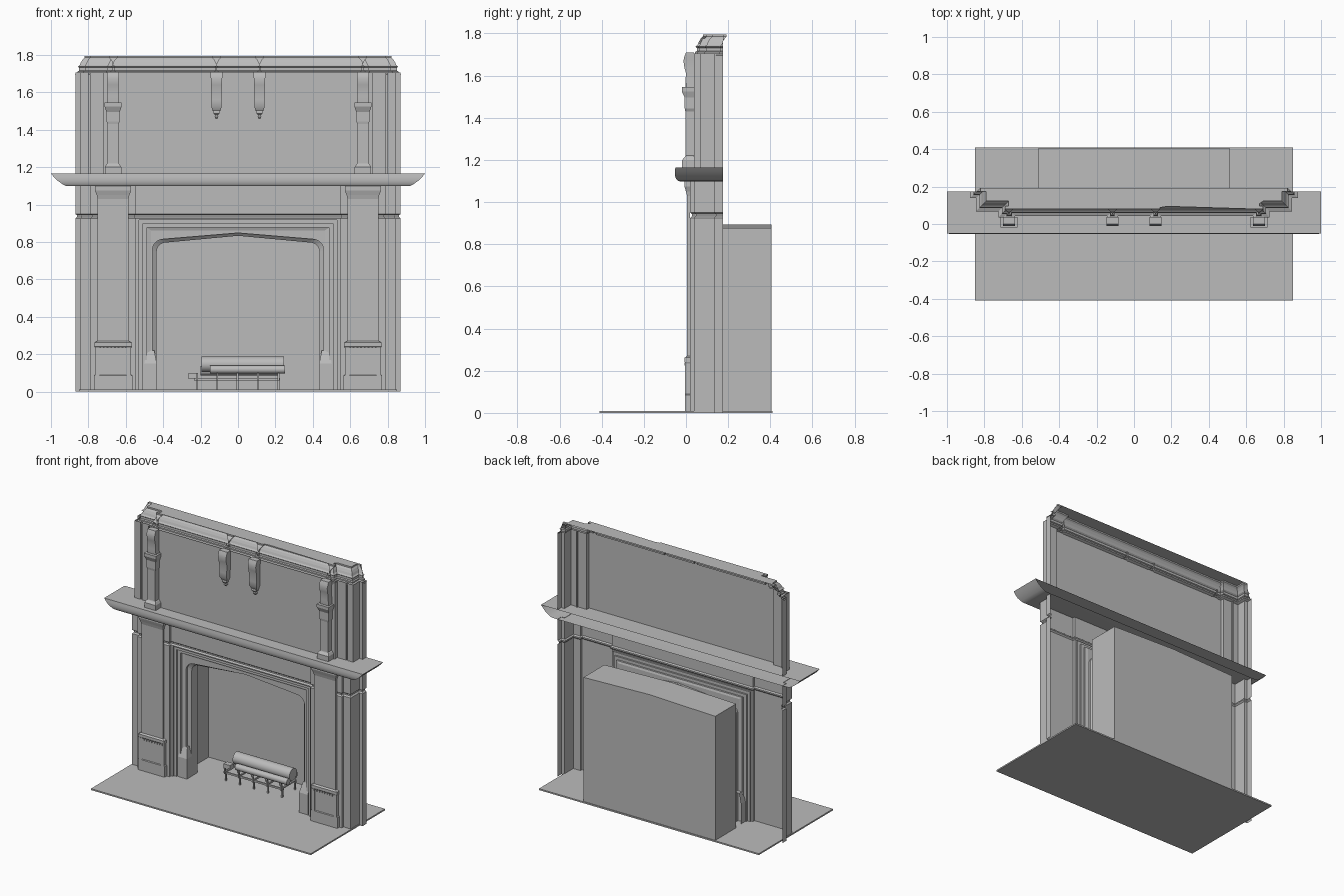
import bpy, bmesh, math
from mathutils import Matrix, Vector

cube = bpy.data.objects.get("Cube")
if cube:
    bpy.data.objects.remove(cube)

GREY = (0.5, 0.5, 0.5, 1)
mat = bpy.data.materials.new("grey_stone")
mat.use_nodes = True
mat.diffuse_color = GREY
mat.node_tree.nodes["Principled BSDF"].inputs["Base Color"].default_value = GREY


def finish(name, bm, smooth=False):
    mesh = bpy.data.meshes.new(name)
    bm.to_mesh(mesh)
    bm.free()
    mesh.materials.append(mat)
    ob = bpy.data.objects.new(name, mesh)
    bpy.context.collection.objects.link(ob)
    if smooth:
        bpy.ops.object.select_all(action='DESELECT')
        ob.select_set(True)
        bpy.context.view_layer.objects.active = ob
        bpy.ops.object.shade_smooth_by_angle(angle=math.radians(35))
    return ob


def loft(name, rings, cap_first=False, cap_last=False, smooth=False):
    """Skin a series of open outlines; the shell faces the front."""
    bm = bmesh.new()
    rows = [[bm.verts.new(p) for p in ring] for ring in rings]
    for a, b in zip(rows, rows[1:]):
        for i in range(len(a) - 1):
            bm.faces.new((a[i], a[i + 1], b[i + 1], b[i]))
    if cap_first:
        bm.faces.new(rows[0][::-1])
    if cap_last:
        bm.faces.new(rows[-1])
    bm.normal_update()
    if sum(f.normal.y * f.calc_area() for f in bm.faces) > 0:
        bmesh.ops.reverse_faces(bm, faces=bm.faces[:])
    return finish(name, bm, smooth)


def box(name, x0, x1, y0, y1, z0, z1):
    bm = bmesh.new()
    size = Vector((x1 - x0, y1 - y0, z1 - z0))
    mid = Vector((x0 + x1, y0 + y1, z0 + z1)) / 2
    bmesh.ops.create_cube(bm, size=1, matrix=Matrix.Translation(mid) @ Matrix.Diagonal(size).to_4x4())
    return finish(name, bm)


def log(name, x0, x1, y, z, r):
    bm = bmesh.new()
    turn = Matrix.Translation(((x0 + x1) / 2, y, z)) @ Matrix.Rotation(math.pi / 2, 4, 'Y')
    bmesh.ops.create_cone(bm, cap_ends=True, segments=24, radius1=r, radius2=r, depth=x1 - x0, matrix=turn)
    return finish(name, bm, True)


def mirrored(half):
    return half + [(-x, y) for x, y in reversed(half)]


def offset(plan, d):
    """Push a right-angled plan outline outward by d with mitred corners."""
    normals = []
    for a, b in zip(plan, plan[1:]):
        t = (Vector(b) - Vector(a)).normalized()
        normals.append(Vector((-t.y, t.x)))
    out = []
    for i, p in enumerate(plan):
        near = normals[max(i - 1, 0):i + 1]
        shift = near[0] if len(near) == 1 or near[0].dot(near[1]) > 0.9 else near[0] + near[1]
        out.append(Vector(p) + shift * d)
    return out


def sweep(name, plan, profile, **kw):
    plan = [tuple(p) for p in plan]
    return loft(name, [[(p.x, p.y, z) for p in offset(plan, -d)] for d, z in profile], **kw)


def tower(name, cx, back, levels, smooth=False):
    """Open-backed shaft from (half width, front y, height) levels."""
    rings = [[(cx + w, back, z), (cx + w, y, z), (cx - w, y, z), (cx - w, back, z)] for w, y, z in levels]
    return loft(name, rings, True, True, smooth)


def arch(w, side, peak, y, r=0.001):
    """Pointed flat arch outline with rounded shoulders."""
    pts = [(w, 0)]
    for k in range(7):
        a = k / 6 * math.pi / 2
        pts.append((w - r + r * math.cos(a), side - r + r * math.sin(a)))
    return [(x, y, z) for x, z in pts + [(0, peak)] + [(-x, z) for x, z in reversed(pts)]]


# Hearth
box("hearth", -0.85, 0.85, -0.41, 0.41, 0, 0.01)

# Lower walls and frieze
side_plan = [(0.87, 0.175), (0.87, 0.133), (0.845, 0.133), (0.845, 0.038), (0.79, 0.038),
             (0.79, 0.02), (0.545, 0.02), (0.545, 0.038)]
for s, side in ((1, "left"), (-1, "right")):
    plan = side_plan if s > 0 else [(-x, y) for x, y in reversed(side_plan)]
    sweep(side + "_lower_wall", plan, [(0, 0), (0, 0.925)])
sweep("frieze", mirrored(side_plan), [(0, 0.925), (0.009, 0.934), (0.009, 0.943), (0, 0.95), (0, 1.1)])

# Stepped surround, arch and firebox in one continuous shell
loft("surround_and_firebox", [
    arch(0.545, 0.925, 0.925, 0.038), arch(0.53, 0.918, 0.918, 0.038),
    arch(0.53, 0.918, 0.918, 0.05), arch(0.51, 0.897, 0.897, 0.05),
    arch(0.51, 0.897, 0.897, 0.062), arch(0.487, 0.876, 0.876, 0.062),
    arch(0.487, 0.876, 0.876, 0.075), arch(0.465, 0.862, 0.862, 0.08),
    arch(0.458, 0.815, 0.848, 0.08, 0.06), arch(0.458, 0.815, 0.848, 0.095, 0.06),
    arch(0.435, 0.797, 0.833, 0.11, 0.05), arch(0.435, 0.797, 0.833, 0.175, 0.05),
    arch(0.51, 0.877, 0.893, 0.175), arch(0.51, 0.877, 0.893, 0.405)], cap_last=True)

# Mantel shelf
shelf = [(1.0, -0.05, 1.165), (0.985, -0.053, 1.148), (0.965, -0.053, 1.128),
         (0.94, -0.047, 1.11), (0.92, -0.038, 1.1), (0.9, -0.025, 1.098)]
loft("mantel_shelf", [[(x, 0.175, z), (x, y, z), (-x, y, z), (-x, 0.175, z)] for x, y, z in shelf],
     True, True, True)

# Overmantel wall
upper_plan = [(0.87, 0.175), (0.87, 0.135), (0.845, 0.135), (0.845, 0.066), (0.8, 0.066),
              (0.8, 0.075), (0.79, 0.075), (0.79, 0.066), (0.722, 0.066), (0.722, 0.038)]
sweep("overmantel_wall", mirrored(upper_plan), [(0, 1.165), (0, 1.705)])

# Cornice breaking forward over each bracket
cornice_plan = [(0.876, 0.175), (0.876, 0.138), (0.845, 0.138), (0.845, 0.068), (0.725, 0.068),
                (0.725, 0.035), (0.7, 0.035), (0.7, 0.025), (0.635, 0.025), (0.635, 0.042),
                (0.145, 0.042), (0.145, 0.025), (0.085, 0.025), (0.085, 0.042)]
sweep("cornice", mirrored(cornice_plan), [
    (0, 1.695), (0.018, 1.703), (0.018, 1.712), (0.026, 1.716), (0.026, 1.732), (0.02, 1.737),
    (0.03, 1.745), (0.036, 1.76), (0.045, 1.775), (0.055, 1.785), (0.055, 1.795)], cap_last=True)

for s, side in ((1, "left"), (-1, "right")):
    # Lower pilaster with panelled plinth
    x = s * 0.668
    tower(side + "_pilaster", x, 0.02, [
        (0.083, 0.005, 0.24), (0.083, 0.005, 1.03), (0.087, 0.0, 1.05), (0.097, -0.008, 1.075),
        (0.097, -0.008, 1.098)])
    tower(side + "_plinth", x, 0.02, [
        (0.103, -0.004, 0), (0.103, -0.004, 0.085), (0.097, 0.0, 0.09), (0.097, 0.0, 0.235),
        (0.1, -0.006, 0.242), (0.1, -0.006, 0.262), (0.083, 0.005, 0.27)])
    for e in (-1, 1):
        cx = x + e * 0.085
        box(side + "_plinth_stile", cx - 0.012, cx + 0.012, -0.004, 0.005, 0.085, 0.24)
    for k in range(9):
        cx = x + (k - 4) * 0.02
        box(side + "_plinth_dentil", cx - 0.005, cx + 0.005, -0.006, 0.003, 0.225, 0.238)

    # Stop block at the foot of the surround
    tower(side + "_surround_stop", s * 0.468, 0.11, [
        (0.034, 0.055, 0), (0.034, 0.055, 0.15), (0.02, 0.08, 0.22)])

    # Upper pilaster, with scrolled bracket above
    x = s * 0.668
    tower(side + "_upper_pilaster", x, 0.038, [
        (0.044, -0.018, 1.165), (0.044, -0.018, 1.2), (0.035, -0.005, 1.215), (0.029, -0.003, 1.22),
        (0.029, -0.003, 1.43), (0.036, -0.006, 1.445), (0.036, -0.006, 1.495), (0.046, -0.02, 1.525),
        (0.046, -0.02, 1.545)])
    scroll = [(0.033, 0.0, 1.545), (0.031, -0.002, 1.58), (0.03, 0.0, 1.61), (0.03, -0.008, 1.64),
              (0.03, -0.012, 1.67), (0.032, -0.008, 1.69), (0.032, 0.0, 1.71)]
    tower(side + "_upper_bracket", x, 0.038, scroll, True)

    # Centre corbel with pendant
    x = s * 0.115
    tower(side + "_centre_corbel", x, 0.038, [
        (0.02, 0.015, 1.5), (0.028, 0.0, 1.525), (0.028, -0.002, 1.56)] + scroll[2:], True)
    tower(side + "_corbel_pendant", x, 0.038, [
        (0.004, 0.024, 1.458), (0.01, 0.018, 1.468), (0.006, 0.02, 1.478), (0.016, 0.01, 1.488),
        (0.016, 0.01, 1.498), (0.02, 0.012, 1.502)])

# Grate and logs
log("large_log", -0.195, 0.245, 0.26, 0.146, 0.042)
log("small_log", -0.15, 0.25, 0.2, 0.118, 0.022)
log("back_log", -0.2, 0.22, 0.32, 0.112, 0.025)
box("log_stub", -0.265, -0.215, 0.22, 0.26, 0.066, 0.1)
for y in (0.18, 0.32):
    box("grate_rail", -0.235, 0.225, y - 0.005, y + 0.005, 0.06, 0.072)
for k in range(5):
    x = -0.22 + k * 0.109
    box("grate_bar", x - 0.005, x + 0.005, 0.17, 0.33, 0.068, 0.078)
    box("grate_finger", x - 0.005, x + 0.005, 0.165, 0.175, 0.06, 0.1)
    for y in (0.18, 0.32):
        box("grate_leg", x - 0.005, x + 0.005, y - 0.005, y + 0.005, 0.01, 0.07)
